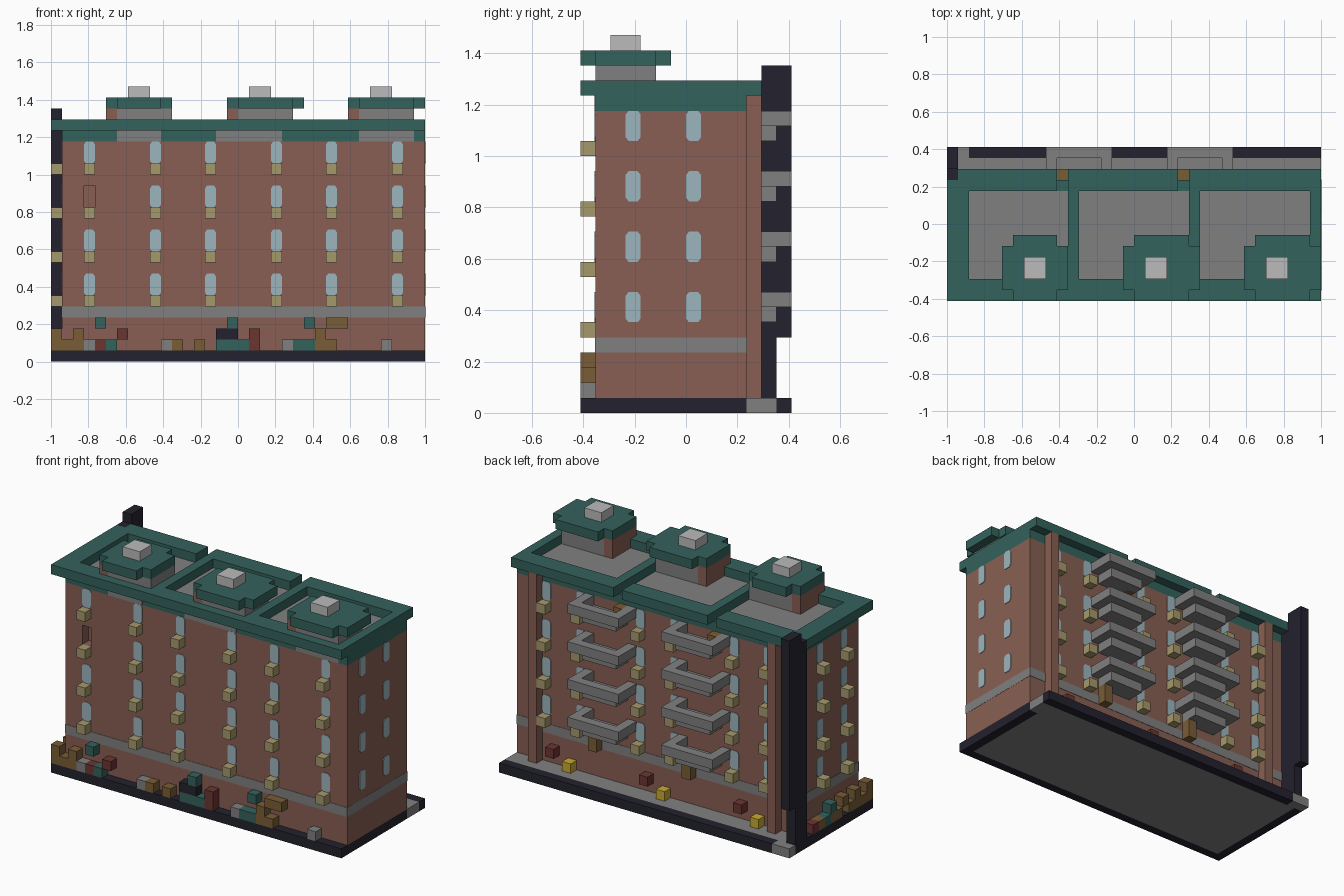
import bpy
import bmesh
from mathutils import Vector

cube = bpy.data.objects.get("Cube")
if cube:
    bpy.data.objects.remove(cube, do_unlink=True)

UNIT = 1 / 17                       # edge of one building block
ORIGIN = Vector((-1, -7 * UNIT, 0))


def material(name, rgb):
    linear = [((c / 255 + 0.055) / 1.055) ** 2.4 for c in rgb] + [1]
    mat = bpy.data.materials.new(name)
    mat.use_nodes = True
    mat.diffuse_color = linear
    mat.node_tree.nodes["Principled BSDF"].inputs["Base Color"].default_value = linear
    return mat


brick = material("brick", (136, 95, 83))
teal = material("teal", (52, 98, 93))
grey = material("grey", (128, 128, 128))
pale = material("pale grey", (187, 187, 187))
glass = material("window blue", (156, 181, 189))
tan = material("tan", (166, 153, 108))
dark = material("dark slate", (35, 34, 46))
brown = material("brown", (121, 93, 54))
red = material("red", (107, 53, 49))
yellow = material("yellow", (200, 170, 50))


def finish(name, bm, mat):
    mesh = bpy.data.meshes.new(name)
    bm.to_mesh(mesh)
    bm.free()
    mesh.materials.append(mat)
    obj = bpy.data.objects.new(name, mesh)
    bpy.context.collection.objects.link(obj)
    return obj


def blocks(name, mat, boxes):
    """One object from boxes given as (x, y, z, width, depth, height) in blocks."""
    bm = bmesh.new()
    for x, y, z, w, d, h in boxes:
        made = bmesh.ops.create_cube(bm, size=1)
        size, corner = Vector((w, d, h)), Vector((x, y, z))
        for v in made["verts"]:
            local = v.co + Vector((0.5, 0.5, 0.5))
            v.co = ORIGIN + UNIT * (corner + local * size)
    return finish(name, bm, mat)


def panes(name, places):
    """Thin clipped-corner windows; each place is (origin, across direction, outward)."""
    outline = [(0.2, 0), (0.8, 0), (1, 0.25), (1, 1.75), (0.8, 2), (0.2, 2), (0, 1.75), (0, 0.25)]
    bm = bmesh.new()
    for start, across, out in places:
        verts = [bm.verts.new(ORIGIN + UNIT * (Vector(start) + Vector(across) * u + Vector((0, 0, v))))
                 for u, v in outline]
        face = bm.faces.new(verts)
        extruded = bmesh.ops.extrude_face_region(bm, geom=[face])["geom"]
        for v in extruded:
            if isinstance(v, bmesh.types.BMVert):
                v.co += Vector(out) * UNIT * 0.06
    bmesh.ops.recalc_face_normals(bm, faces=bm.faces)
    return finish(name, bm, glass)


# Base: paved floor inside a dark kerb
blocks("paving", grey, [(1, 1, 0, 32, 12, 1), (33, 11, 0, 1, 2, 1), (0, 13, 0, 2, 1, 1)])
blocks("kerb", dark, [(0, 0, 0, 34, 1, 1), (0, 1, 0, 1, 12, 1), (33, 1, 0, 1, 10, 1),
                      (2, 13, 0, 32, 1, 1)])

# Brick body with one empty window recess
body = blocks("brick_body", brick, [(1, 1, 1, 33, 10, 19)])
cutter = blocks("recess_cutter", brick, [(3, 0, 14, 1, 2, 2)])
cutter.hide_render = True
cut = body.modifiers.new("recess", "BOOLEAN")
cut.operation = "DIFFERENCE"
cut.solver = "EXACT"
cut.object = cutter
bpy.context.view_layer.objects.active = body
bpy.ops.object.modifier_apply(modifier=cut.name)
bpy.data.objects.remove(cutter, do_unlink=True)

blocks("stone_band", grey, [(0.96, 0.96, 4, 33.06, 10.08, 1)])
blocks("back_pilasters", brick, [(x, 11, 1, 1, 1, 20) for x in (3, 31)])

# Windows and their boxes on each floor
floors = range(6, 19, 4)
front_columns = (3, 9, 14, 20, 25, 31)
back_columns = (4, 8, 15, 19, 26, 30)
side_columns = (3, 7)
X, Y = (1, 0, 0), (0, 1, 0)
panes("front_windows", [((x, 1, z), X, (0, -1, 0)) for x in front_columns for z in floors
                        if (x, z) != (3, 14)])
panes("back_windows", [((x, 11, z), X, Y) for x in back_columns for z in floors])
panes("right_side_windows", [((1, y, z), Y, (-1, 0, 0)) for y in side_columns for z in floors])
panes("left_side_windows", [((34, y, z), Y, (1, 0, 0)) for y in side_columns for z in floors])
blocks("window_boxes", tan,
       [(x, 0, z - 1, 1, 1, 1) for x in front_columns for z in floors]
       + [(x, 11, z - 1, 1, 1, 1) for x in back_columns for z in floors]
       + [(0, y, z - 1, 1, 1, 1) for y in side_columns for z in floors])

# Back balconies: small floor slab with a wider U-shaped rail above
rails, slabs = [], []
for x in (9, 20):
    for z in floors:
        slabs.append((x + 1, 11, z, 4, 2, 1))
        rails += [(x, 11, z + 1, 1, 3, 1), (x + 5, 11, z + 1, 1, 3, 1), (x + 1, 13, z + 1, 4, 1, 1)]
blocks("balcony_floors", grey, slabs)
blocks("balcony_rails", grey, rails)
blocks("back_brown_blocks", brown, [(x, 11, 18, 1, 1, 2) for x in (10, 21)]
       + [(x, 11, 4, 1, 1, 2) for x in (13, 24)])

# Roof slab, cornice ring with back notches, and dividers
blocks("roof_edge", teal, [(1, 1, 20, 33, 10, 1)])
blocks("roof_floor", grey, [(2, 2, 20.9, 31, 8, 0.15)])
blocks("front_roof_slab_ends", grey, [(x, 0.95, 20, w, 0.1, 1) for x, w in ((6, 4), (15, 6), (28, 5))])
blocks("cornice", teal,
       [(0, 0, 21, 34, 2, 1), (0, 2, 21, 2, 9, 1), (33, 2, 21, 1, 8, 1),
        (1, 11, 21, 1, 1, 1), (2, 10, 21, 8, 2, 1), (11, 10, 21, 10, 2, 1), (22, 10, 21, 12, 2, 1)]
       + [(x, 2, 21, 1, 8, 1) for x in (11, 22)])

# Rooftop towers
for x, w, side in ((6, 4, "right"), (17, 5, "middle"), (28, 5, "left")):
    blocks(side + "_tower_body", grey, [(x, 1, 21, 5, 4, 2)])
    blocks(side + "_tower_brick", brick, [(x - 1, 1, 21, 1, 4, 2)])
    blocks(side + "_tower_cap", teal, [(x, 0, 23, w, 6, 1), (x - 1, 1, 23, 1, 4, 1),
                                       (x + w, 1, 23, 1, 4, 1)])
    blocks(side + "_tower_vent", pale, [(x + 1, 2, 24, 2, 2, 1)])

# Corner chimney
blocks("chimney", dark, [(0, 11, 1, 1, 1, 21), (0, 12, 1, 1, 1, 22), (0, 13, 5, 1, 1, 18)])

# Street clutter along the front (x, z, width, height) and the right side (y, z, depth, height)
clutter = {
    "brown": (brown, [(0, 1, 3, 1), (0, 2, 1, 1), (2, 2, 1, 1), (11, 1, 1, 1), (13, 1, 1, 1),
                      (24, 1, 2, 1), (24, 2, 1, 1), (25, 3, 2, 1)],
              [(8, 1, 1, 1), (5, 1, 2, 1), (4, 2, 1, 1), (1, 1, 3, 1), (2, 2, 1, 1)]),
    "teal": (teal, [(5, 1, 1, 1), (4, 3, 1, 1), (15, 1, 3, 1), (16, 3, 1, 1), (22, 1, 2, 1),
                    (23, 3, 1, 1)], [(7, 1, 1, 1), (6, 2, 1, 1)]),
    "red": (red, [(4, 1, 1, 1), (6, 2, 1, 1), (18, 1, 1, 2)], [(9, 1, 1, 1)]),
    "grey": (grey, [(x, 1, 1, 1) for x in (3, 10, 21, 30)], []),
    "dark": (dark, [(15, 2, 2, 1)], []),
}
for label, (mat, front, side) in clutter.items():
    blocks(label + "_street_boxes", mat,
           [(x, 0, z, w, 1, h) for x, z, w, h in front]
           + [(0, y, z, 1, d, h) for y, z, d, h in side])

# Small boxes along the back wall
blocks("red_back_boxes", red, [(x, 11, 2, 1, 1, 1) for x in (7, 18, 29)])
blocks("yellow_back_boxes", yellow, [(x, 11, 1, 1, 1, 1) for x in (5, 16, 27)])
